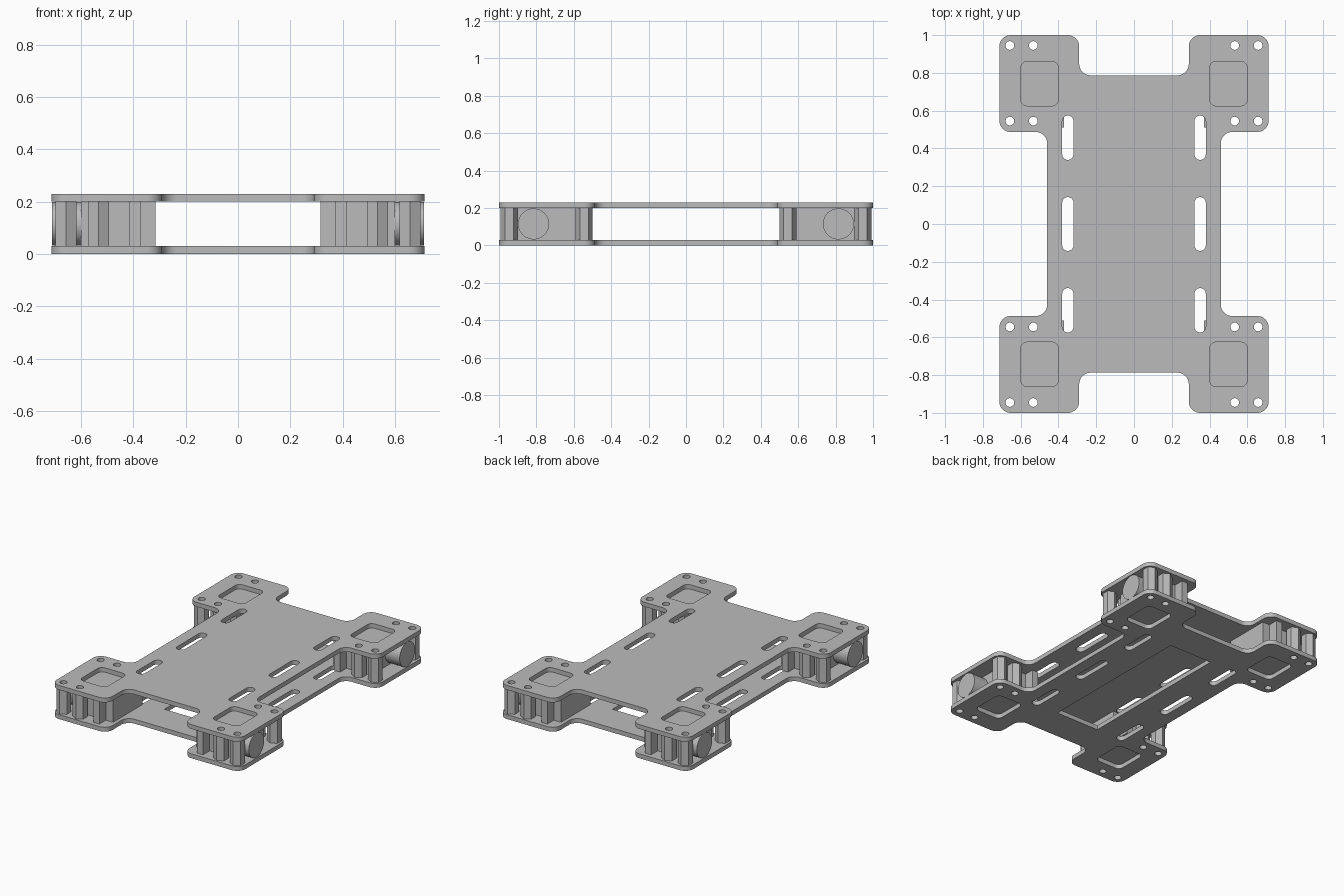
import bpy, bmesh, math
from mathutils import Vector

if "Cube" in bpy.data.objects:
    bpy.data.objects.remove(bpy.data.objects["Cube"])

grey = bpy.data.materials.new("plain_grey")
grey.use_nodes = True
COLOUR = (0.5, 0.5, 0.5, 1)
grey.diffuse_color = COLOUR
grey.node_tree.nodes["Principled BSDF"].inputs["Base Color"].default_value = COLOUR

PLATE = 0.03          # plate thickness
TOP = 0.2             # underside of the upper plate
SIGNS = [(sx, sy) for sx in (-1, 1) for sy in (-1, 1)]


def rounded(points, radius, steps=8):
    """Replace each right-angled corner with an arc, convex or concave."""
    out = []
    for i, p in enumerate(points):
        p = Vector(p)
        a = (Vector(points[i - 1]) - p).normalized()
        b = (Vector(points[(i + 1) % len(points)]) - p).normalized()
        centre = p + (a + b) * radius
        for k in range(steps + 1):
            t = math.pi / 2 * k / steps
            q = centre - b * radius * math.cos(t) - a * radius * math.sin(t)
            if not out or (q - out[-1]).length > 1e-5:
                out.append(q)
    return out


def rect(x, y, w, h):
    return [(x - w / 2, y - h / 2), (x + w / 2, y - h / 2),
            (x + w / 2, y + h / 2), (x - w / 2, y + h / 2)]


def ring(x, y, radius, sides, turn=0):
    return [Vector((x + radius * math.cos(turn + math.tau * i / sides),
                    y + radius * math.sin(turn + math.tau * i / sides)))
            for i in range(sides)]


def extrude_profile(name, loops, z0, z1):
    """Fill an outline with holes and give it a height."""
    curve = bpy.data.curves.new(name, "CURVE")
    curve.dimensions = "2D"
    curve.fill_mode = "BOTH"
    curve.extrude = (z1 - z0) / 2
    for loop in loops:
        spline = curve.splines.new("POLY")
        spline.points.add(len(loop) - 1)
        for point, co in zip(spline.points, loop):
            point.co = (co[0], co[1], 0, 1)
        spline.use_cyclic_u = True
    temp = bpy.data.objects.new(name + "_profile", curve)
    bpy.context.collection.objects.link(temp)
    mesh = bpy.data.meshes.new_from_object(
        temp.evaluated_get(bpy.context.evaluated_depsgraph_get()))
    bpy.data.objects.remove(temp)
    bm = bmesh.new()
    bm.from_mesh(mesh)
    bmesh.ops.remove_doubles(bm, verts=bm.verts, dist=1e-5)
    bmesh.ops.translate(bm, verts=bm.verts, vec=(0, 0, (z0 + z1) / 2))
    bmesh.ops.recalc_face_normals(bm, faces=bm.faces)
    bm.to_mesh(mesh)
    bm.free()
    return finish(name, mesh)


def finish(name, mesh):
    mesh.name = name
    mesh.materials.clear()
    mesh.materials.append(grey)
    obj = bpy.data.objects.new(name, mesh)
    bpy.context.collection.objects.link(obj)
    bpy.ops.object.select_all(action="DESELECT")
    obj.select_set(True)
    bpy.context.view_layer.objects.active = obj
    bpy.ops.object.shade_smooth_by_angle(angle=math.radians(30))
    return obj


def box(name, x0, x1, y0, y1, z0, z1):
    return extrude_profile(
        name, [rect((x0 + x1) / 2, (y0 + y1) / 2, abs(x1 - x0), abs(y1 - y0))], z0, z1)


# Plate outline: one quarter mirrored around the centre
quarter = [(0.46, 0.487), (0.713, 0.487), (0.713, 1), (0.29, 1), (0.29, 0.787)]
flip_x = [(-x, y) for x, y in reversed(quarter)]
outline = quarter + flip_x
outline += [(-x, -y) for x, y in outline]
cutouts = []
POSTS = [(x, y) for x in (0.533, 0.657) for y in (0.545, 0.945)]
HOLE = 0.023
for sx, sy in SIGNS:
    cutouts.append(rounded(rect(sx * 0.5, sy * 0.743, 0.2, 0.235), 0.035))
    cutouts.append(rounded(rect(sx * 0.35, sy * 0.457, 0.06, 0.235), 0.03))
    cutouts += [ring(sx * x, sy * y, HOLE, 24) for x, y in POSTS]
for sx in (-1, 1):
    cutouts.append(rounded(rect(sx * 0.35, 0, 0.06, 0.285), 0.03))
body = rounded(outline, 0.06)

extrude_profile("top_plate", [body] + cutouts, TOP, TOP + PLATE)
opening = [Vector(p) for p in rect(0, 0, 0.33, 1.12)]
extrude_profile("bottom_plate", [body, opening] + cutouts, 0, PLATE)

# Each corner: hollow hexagonal standoffs and a motor with flange and axle
for sx, sy in SIGNS:
    corner = ("back" if sy > 0 else "front") + ("_left" if sx > 0 else "_right")
    for i, (x, y) in enumerate(POSTS):
        x, y = sx * x, sy * y
        extrude_profile(f"{corner}_standoff_{i + 1}",
                        [ring(x, y, 0.046, 6, math.pi / 6), ring(x, y, HOLE, 24)],
                        PLATE, TOP)
    box(corner + "_motor_body", sx * 0.315, sx * 0.6, sy * 0.58, sy * 0.9, PLATE, TOP)
    box(corner + "_motor_flange", sx * 0.37, sx * 0.415, sy * 0.51, sy * 0.97, PLATE, TOP)

    mesh = bpy.data.meshes.new("axle")
    bm = bmesh.new()
    bmesh.ops.create_cone(bm, cap_ends=True, segments=40, radius1=0.083,
                          radius2=0.083, depth=0.13)
    bm.to_mesh(mesh)
    bm.free()
    axle = finish(corner + "_axle", mesh)
    axle.rotation_euler.y = math.pi / 2
    axle.location = (sx * 0.645, sy * 0.815, 0.115)
